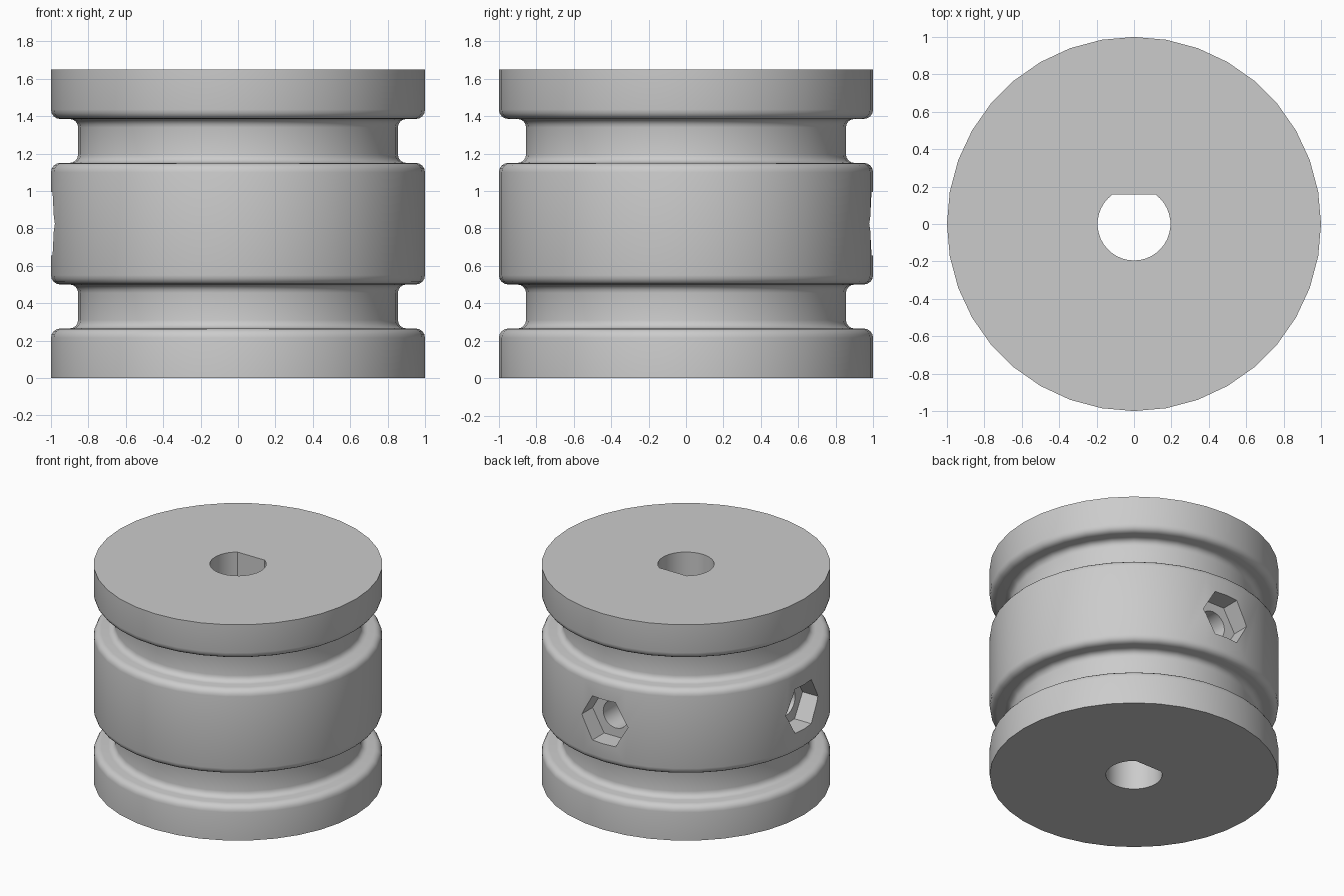
import bpy, bmesh
from math import sin, cos, pi, radians
from mathutils import Matrix

if "Cube" in bpy.data.objects:
    bpy.data.objects.remove(bpy.data.objects["Cube"], do_unlink=True)

HEIGHT, RADIUS, GROOVE_R = 1.65, 1.0, 0.855
SEGMENTS = 36
MID = HEIGHT / 2

grey = bpy.data.materials.new("plain grey")
grey.use_nodes = True
grey.diffuse_color = (0.6, 0.6, 0.6, 1)
grey.node_tree.nodes["Principled BSDF"].inputs["Base Color"].default_value = (0.6, 0.6, 0.6, 1)


def finish(bm, name):
    bmesh.ops.recalc_face_normals(bm, faces=bm.faces[:])
    mesh = bpy.data.meshes.new(name)
    bm.to_mesh(mesh)
    bm.free()
    mesh.materials.append(grey)
    obj = bpy.data.objects.new(name, mesh)
    bpy.context.collection.objects.link(obj)
    return obj


def loft(rings, name):
    """Skin equal-length closed rings and cap both ends."""
    bm = bmesh.new()
    rings = [[bm.verts.new(p) for p in ring] for ring in rings]
    n = len(rings[0])
    for a, b in zip(rings, rings[1:]):
        for i in range(n):
            j = (i + 1) % n
            bm.faces.new((a[i], a[j], b[j], b[i]))
    bm.faces.new(rings[0])
    bm.faces.new(rings[-1])
    return finish(bm, name)


def arc(cr, cz, r, start, end, steps=4):
    angles = [radians(start + (end - start) * i / steps) for i in range(steps + 1)]
    return [(cr + r * cos(a), cz + r * sin(a)) for a in angles]


def groove(low, high):
    """Radius and height points of a groove with rounded lips and corners."""
    lip, corner = 0.05, 0.045
    bottom = arc(RADIUS - lip, low - lip, lip, 0, 90)
    bottom += arc(GROOVE_R + corner, low + corner, corner, 270, 180)
    top = [(r, low + high - z) for r, z in reversed(bottom)]
    return bottom + top


# Turned body with two grooves
profile = [(RADIUS, 0)] + groove(0.265, 0.5) + groove(1.15, 1.385) + [(RADIUS, HEIGHT)]
turns = [2 * pi * i / SEGMENTS for i in range(SEGMENTS)]
body = loft([[(r * cos(t), r * sin(t), z) for t in turns] for r, z in profile], "grooved_wheel")

# D-shaped shaft bore
bore = [(0.195 * cos(a), 0.195 * sin(a)) for a in
        [radians(126.4 + 287.2 * i / 30) for i in range(31)]]
cutters = [loft([[(x, y, z) for x, y in bore] for z in (-0.1, HEIGHT + 0.1)], "bore_cutter")]


def radial_cutter(name, sides, radius, near, far, azimuth):
    bm = bmesh.new()
    bmesh.ops.create_cone(bm, cap_ends=True, segments=sides, radius1=radius,
                          radius2=radius, depth=far - near)
    # Lay the prism along +x with its corners pointing sideways
    bm.transform(Matrix.Rotation(azimuth, 4, 'Z')
                 @ Matrix.Translation(((near + far) / 2, 0, MID))
                 @ Matrix.Rotation(pi / 2, 4, 'Y')
                 @ Matrix.Rotation(pi / 2 if sides == 6 else 0, 4, 'Z'))
    # Hexagon corners must lie in the horizontal plane
    if sides == 6 and max(v.co.z for v in bm.verts) - MID > radius * 0.95:
        axis = Matrix.Rotation(azimuth, 4, 'Z').to_3x3().col[0]
        bmesh.ops.rotate(bm, verts=bm.verts[:], cent=(0, 0, MID),
                         matrix=Matrix.Rotation(pi / 6, 3, axis))
    return finish(bm, name)


# Nut pockets and screw holes on the back and the right side
for azimuth in (pi / 2, pi):
    cutters.append(radial_cutter("screw_cutter", 24, 0.105, 0.1, 0.95, azimuth))
    cutters.append(radial_cutter("nut_cutter", 6, 0.195, 0.85, 1.2, azimuth))

for cutter in cutters:
    cutter.hide_render = True
    mod = body.modifiers.new(cutter.name, 'BOOLEAN')
    mod.operation, mod.solver, mod.object = 'DIFFERENCE', 'EXACT', cutter

# Bake the cuts, then drop the helpers
deps = bpy.context.evaluated_depsgraph_get()
baked = bpy.data.meshes.new_from_object(body.evaluated_get(deps))
body.modifiers.clear()
body.data = baked
for cutter in cutters:
    bpy.data.objects.remove(cutter, do_unlink=True)

# Smooth turned surfaces, sharp rims and pockets
bpy.ops.object.select_all(action='DESELECT')
body.select_set(True)
bpy.context.view_layer.objects.active = body
bpy.ops.object.shade_smooth_by_angle(angle=radians(30))
